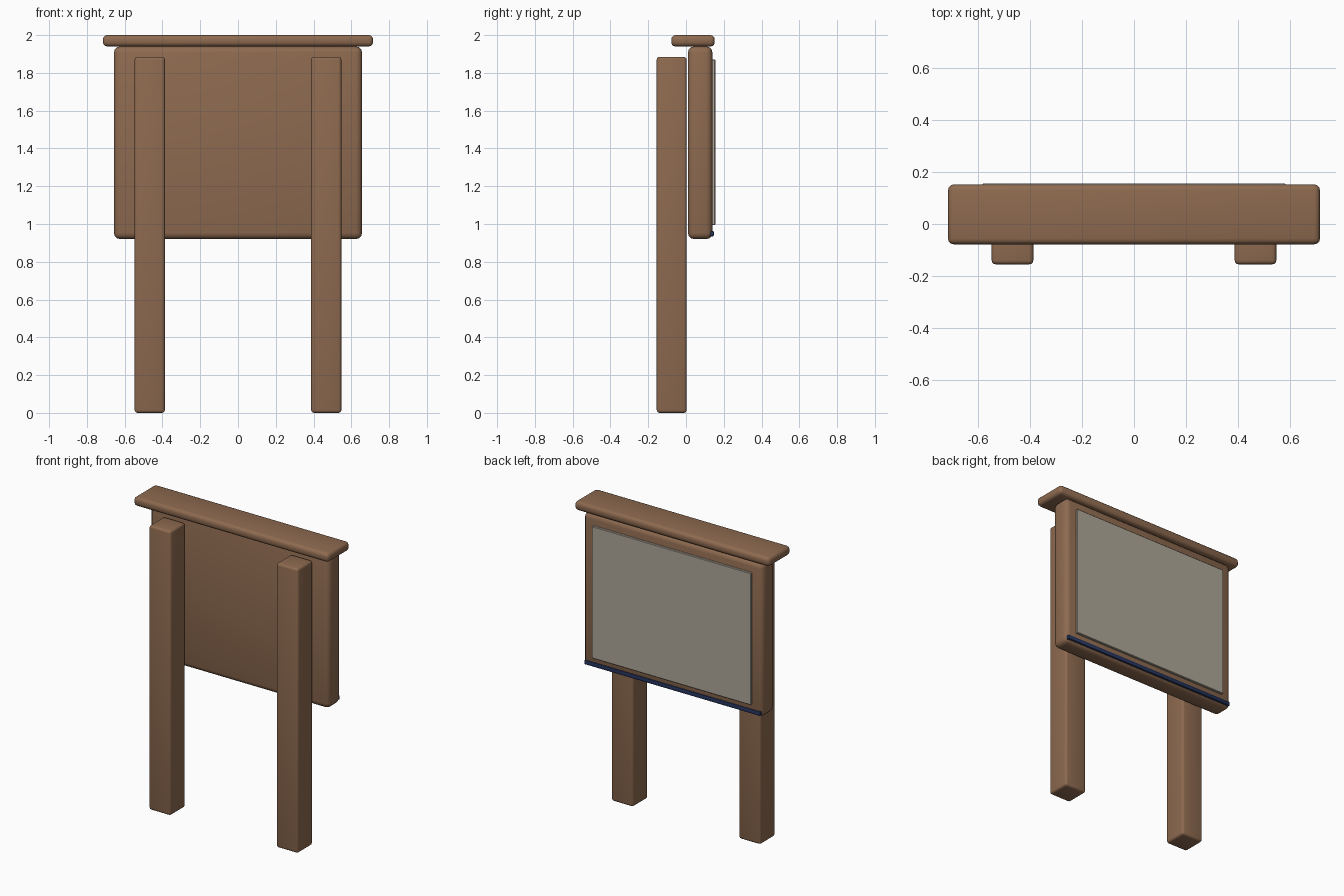
import bpy
import bmesh
from math import radians

cube = bpy.data.objects.get("Cube")
if cube:
    bpy.data.objects.remove(cube, do_unlink=True)


def material(name, rgb):
    mat = bpy.data.materials.new(name)
    mat.use_nodes = True
    color = (*rgb, 1)
    mat.diffuse_color = color
    mat.node_tree.nodes["Principled BSDF"].inputs["Base Color"].default_value = color
    return mat


wood = material("brown wood", (0.27, 0.145, 0.08))
paper = material("pale grey paper", (0.43, 0.39, 0.315))
navy = material("navy blue", (0.02, 0.035, 0.11))


def box(name, low, high, mat, bevel, segments=3):
    """Rounded box between two opposite corners."""
    size = [b - a for a, b in zip(low, high)]
    mesh = bpy.data.meshes.new(name)
    bm = bmesh.new()
    bmesh.ops.create_cube(bm, size=1)
    bmesh.ops.scale(bm, vec=size, verts=bm.verts)
    bm.to_mesh(mesh)
    bm.free()
    mesh.materials.append(mat)
    obj = bpy.data.objects.new(name, mesh)
    obj.location = [(a + b) / 2 for a, b in zip(low, high)]
    bpy.context.collection.objects.link(obj)
    mod = obj.modifiers.new("rounded edges", "BEVEL")
    mod.width = bevel
    mod.segments = segments
    bpy.ops.object.select_all(action="DESELECT")
    obj.select_set(True)
    bpy.context.view_layer.objects.active = obj
    bpy.ops.object.modifier_apply(modifier=mod.name)
    bpy.ops.object.shade_smooth_by_angle(angle=radians(35))
    return obj


# Two square posts
for side, x in (("left", 0.467), ("right", -0.467)):
    box(side + "_post", (x - 0.08, -0.155, 0), (x + 0.08, 0.003, 1.885), wood, 0.015)

# Thick board and its cap
box("board", (-0.657, 0.01, 0.92), (0.657, 0.14, 1.94), wood, 0.033)
box("roof_cap", (-0.715, -0.078, 1.94), (0.715, 0.152, 2), wood, 0.022)

# Notice sheet and lower trim on the back face
box("notice_panel", (-0.583, 0.13, 0.995), (0.583, 0.155, 1.87), paper, 0.003, 1)
box("lower_trim", (-0.645, 0.125, 0.935), (0.645, 0.147, 0.963), navy, 0.005, 2)
